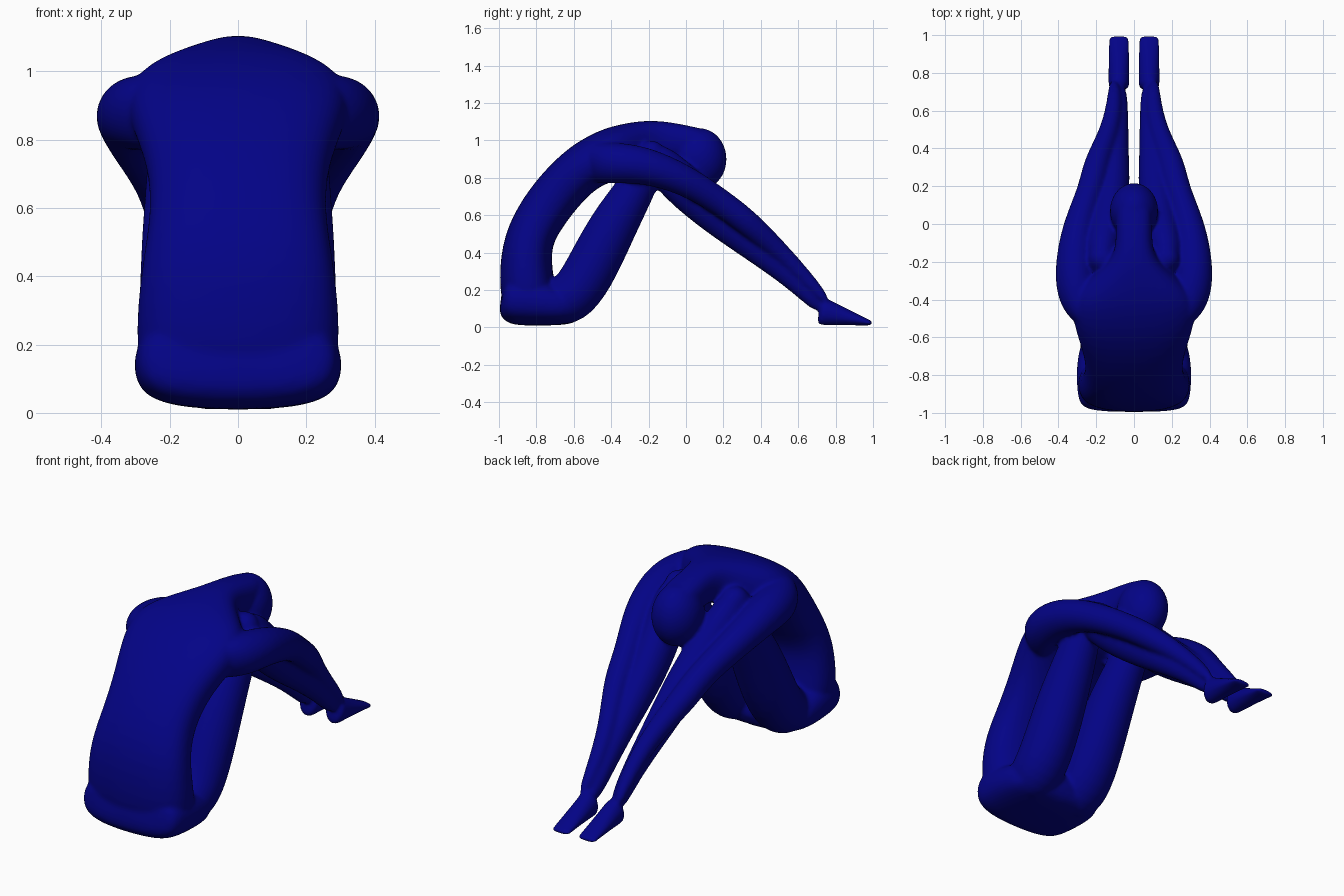
import bpy, bmesh, math
from mathutils import Vector

cube = bpy.data.objects.get("Cube")
if cube:
    bpy.data.objects.remove(cube, do_unlink=True)

navy = bpy.data.materials.new("navy_blue")
navy.use_nodes = True
colour = (0.001, 0.001, 0.24, 1)
navy.diffuse_color = colour
navy.node_tree.nodes["Principled BSDF"].inputs["Base Color"].default_value = colour

SIDES = 16
FULLNESS = 1.03


def rounded(value, power):
    """Superellipse version of a sine or cosine."""
    return math.copysign(abs(value) ** (2 / power), value)


def loft(bm, rows, power=2, side=1):
    """Skin rings along a path; row = x, y, z, half width, half thickness."""
    points = [Vector(row[:3]) for row in rows]
    last = len(points) - 1
    rings = []
    for i, (x, y, z, wide, thick) in enumerate(rows):
        along = points[min(i + 1, last)] - points[max(i - 1, 0)]
        up = Vector((0, -along.z, along.y)).normalized()
        ring = []
        for k in range(SIDES):
            angle = math.tau * k / SIDES
            across = rounded(math.cos(angle), power) * wide * FULLNESS
            lift = rounded(math.sin(angle), power) * thick * FULLNESS
            point = points[i] + Vector((across, 0, 0)) + up * lift
            ring.append(bm.verts.new((point.x * side, point.y, point.z)))
        rings.append(ring)
    faces = [bm.faces.new(rings[0]), bm.faces.new(rings[-1])]
    for lower, upper in zip(rings, rings[1:]):
        for k in range(SIDES):
            n = (k + 1) % SIDES
            faces.append(bm.faces.new((lower[k], lower[n], upper[n], upper[k])))
    bmesh.ops.recalc_face_normals(bm, faces=faces)


def central(rows):
    """Rows on the middle plane: y, z, half width, half thickness."""
    return [(0, *row) for row in rows]


def limb(rows, depth=1):
    """Rows of a limb: x, y, z, radius; depth stretches the thickness."""
    return [(x, y, z, radius, radius * depth) for x, y, z, radius in rows]


# Flat seat joining the back and the thighs
pelvis = central([(-.99, .16, .24, .08), (-.95, .15, .29, .13), (-.85, .15, .3, .14),
                  (-.7, .12, .3, .11), (-.54, .1, .25, .08)])

# Torso over the curved back to the neck
torso = central([(-.82, .1, .27, .14), (-.85, .2, .3, .15), (-.86, .43, .28, .13),
                 (-.79, .58, .25, .13), (-.68, .73, .26, .13), (-.55, .86, .31, .13),
                 (-.42, .92, .33, .14), (-.32, .95, .27, .14), (-.2, 1, .12, .11),
                 (-.1, 1, .09, .1), (.04, .98, .1, .09), (.13, .97, .08, .08)])

# Egg-shaped head hanging forward
head = []
for k in range(8):
    angle = math.pi * (k + 0.5) / 8
    size = math.sin(angle)
    head.append((0, .07, .9 + .17 * math.cos(angle), .13 * size, .15 * size))

# Raised thigh, shin and outstretched arm of one side
thigh = limb([(.14, -.75, .12, .12), (.15, -.62, .14, .14), (.15, -.52, .28, .14),
              (.15, -.39, .55, .13), (.16, -.25, .77, .1), (.17, -.19, .9, .09),
              (.17, -.16, 1, .05)])
shin = limb([(.17, -.22, .95, .05), (.17, -.14, .88, .09), (.14, 0, .74, .1),
             (.11, .2, .57, .09), (.1, .4, .41, .07), (.08, .6, .24, .05),
             (.08, .74, .09, .04)], depth=1.15)
arm = limb([(.15, -.57, .85, .08), (.24, -.5, .88, .11), (.3, -.38, .88, .11),
            (.32, -.22, .87, .1), (.3, 0, .79, .08), (.22, .2, .66, .07),
            (.2, .33, .56, .07), (.12, .51, .4, .05), (.1, .68, .22, .04),
            (.11, .76, .13, .02)])

# Foot as a wedge thinning towards the toes
foot = []
for y in (.71, .75, .82, .9, .97, 1):
    half = .01 + .24 * (1 - y)
    foot.append((.08, y, .01 + half, .055, half))

# Gather all parts, mirroring the limbs
bm = bmesh.new()
loft(bm, pelvis, power=2.8)
loft(bm, torso, power=2.6)
loft(bm, head)
for side in (1, -1):
    for part in (thigh, shin, foot, arm):
        loft(bm, part, side=side)
mesh = bpy.data.meshes.new("seated_figure")
bm.to_mesh(mesh)
bm.free()
mesh.materials.append(navy)
figure = bpy.data.objects.new("seated_figure", mesh)
bpy.context.collection.objects.link(figure)

# Round the limbs, fuse them into one skin and soften the joins
sub = figure.modifiers.new("round", "SUBSURF")
sub.levels = sub.render_levels = 2
fuse = figure.modifiers.new("fuse", "REMESH")
fuse.mode = "VOXEL"
fuse.voxel_size = 0.01
fuse.use_smooth_shade = True
soft = figure.modifiers.new("soften", "SMOOTH")
soft.factor = 0.5
soft.iterations = 10
